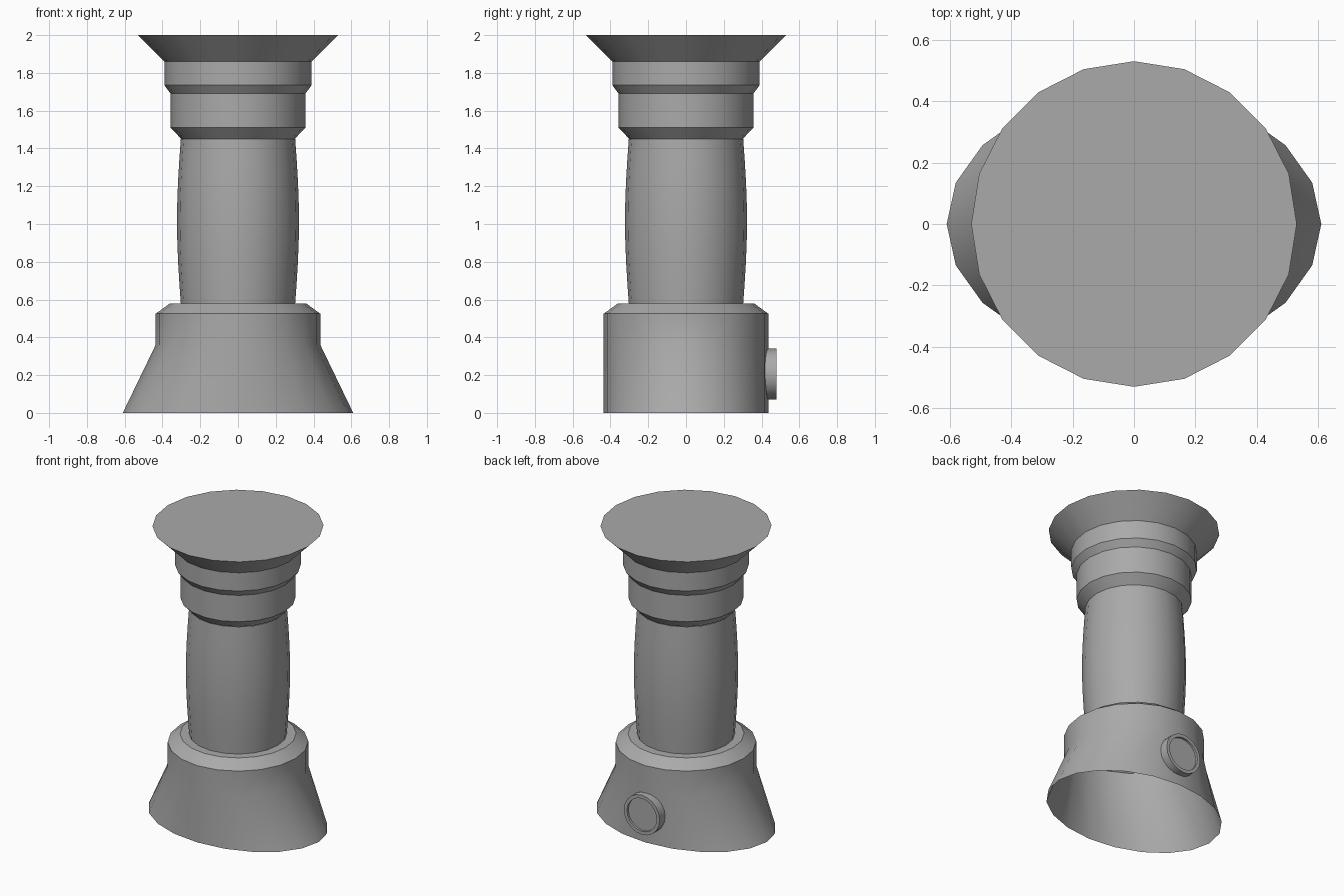
import bpy, bmesh, math

old = bpy.data.objects.get("Cube")
if old:
    bpy.data.objects.remove(old, do_unlink=True)

SIDES = 20

grey = bpy.data.materials.new("grey")
grey.use_nodes = True
COLOUR = (0.4, 0.4, 0.4, 1)
grey.diffuse_color = COLOUR
grey.node_tree.nodes["Principled BSDF"].inputs["Base Color"].default_value = COLOUR


def loft(name, rings, cap_start=False, cap_end=False, sides=SIDES):
    """Skin a stack of (x radius, y radius, z) elliptical rings, bottom to top."""
    bm = bmesh.new()
    loops = []
    for rx, ry, z in rings:
        angles = [2 * math.pi * i / sides for i in range(sides)]
        loops.append([bm.verts.new((rx * math.cos(a), ry * math.sin(a), z)) for a in angles])
    for low, high in zip(loops, loops[1:]):
        for i in range(sides):
            j = (i + 1) % sides
            bm.faces.new((low[i], low[j], high[j], high[i]))
    if cap_start:
        bm.faces.new(loops[0][::-1])
    if cap_end:
        bm.faces.new(loops[-1])
    mesh = bpy.data.meshes.new(name)
    bm.to_mesh(mesh)
    bm.free()
    mesh.materials.append(grey)
    obj = bpy.data.objects.new(name, mesh)
    bpy.context.collection.objects.link(obj)
    bpy.ops.object.select_all(action='DESELECT')
    obj.select_set(True)
    bpy.context.view_layer.objects.active = obj
    bpy.ops.object.shade_smooth_by_angle(angle=math.radians(25))
    return obj


def turned(name, profile, **caps):
    return loft(name, [(r, r, z) for r, z in profile], **caps)


# Hollow base: round shoulder flaring sideways to an oval open foot
R = 0.436
loft("base", [(0.61, R, 0), (R, R, 0.36), (R, R, 0.525), (0.36, 0.36, 0.58), (0.3, 0.3, 0.58)])

# Slightly barrelled grip
steps = 8
grip = []
for i in range(steps + 1):
    t = i / steps
    grip.append((0.303 + 0.02 * math.sin(math.pi * t), 0.58 + 0.87 * t))
turned("grip", grip)

# Stepped collar and flared head with a flat top
turned("collar", [(0.3, 1.45), (0.357, 1.51), (0.357, 1.69), (0.39, 1.735), (0.39, 1.86)])
turned("head", [(0.39, 1.86), (0.53, 2.0)], cap_end=True)

# Round button on the back with a raised rim
button = turned("button", [(0.135, 0), (0.135, 0.065), (0.112, 0.065), (0.112, 0.05)],
                cap_start=True, cap_end=True)
button.rotation_euler = (-math.pi / 2, 0, 0)
button.location = (0, 0.413, 0.205)
